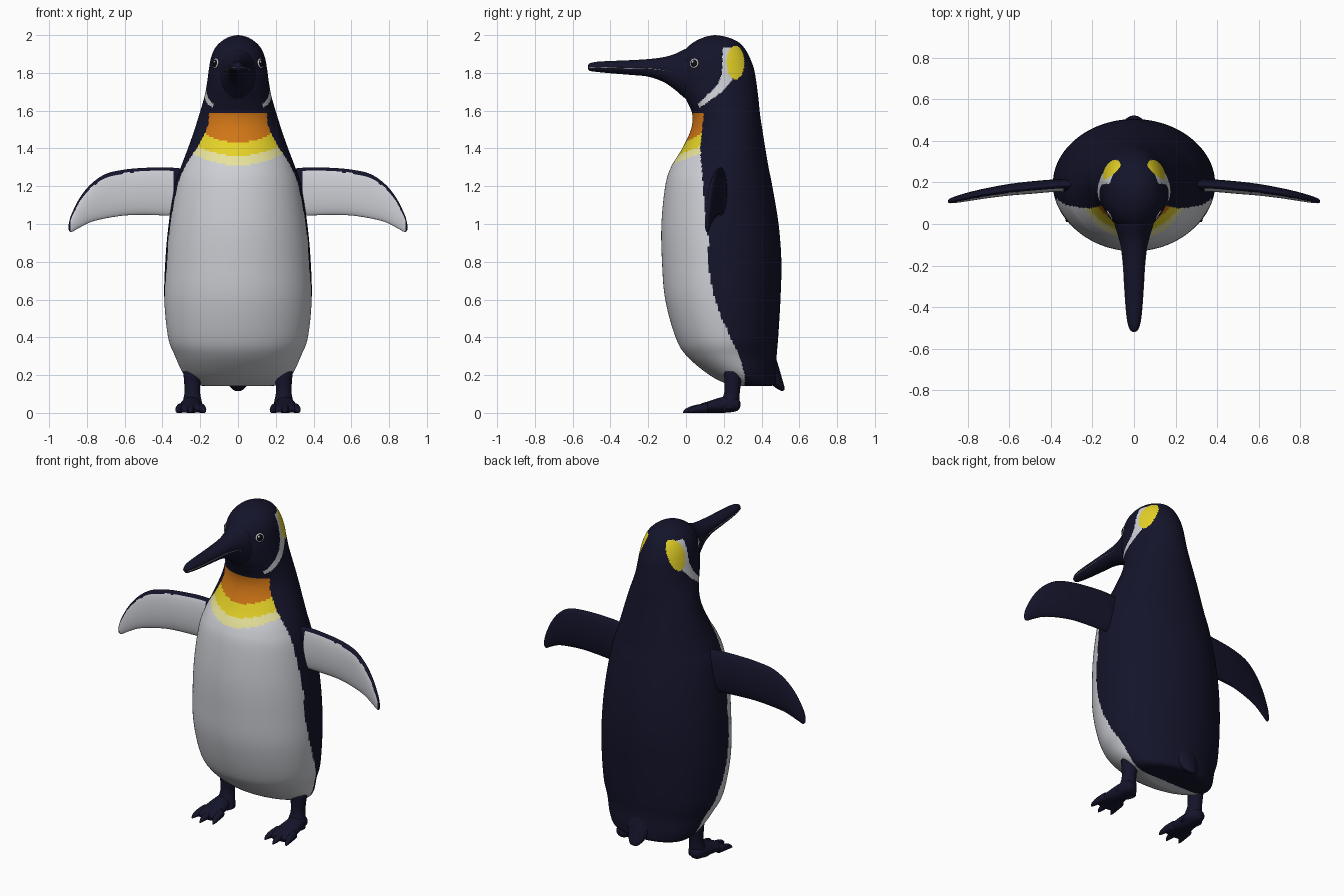
import bpy, bmesh, math
from mathutils import Vector

if "Cube" in bpy.data.objects:
    bpy.data.objects.remove(bpy.data.objects["Cube"])


def material(name, rgb):
    m = bpy.data.materials.new(name)
    m.diffuse_color = (*rgb, 1)
    m.use_nodes = True
    m.node_tree.nodes["Principled BSDF"].inputs["Base Color"].default_value = m.diffuse_color
    return m


NAVY = material("navy feathers", (0.007, 0.007, 0.024))
WHITE = material("soft white", (0.61, 0.62, 0.66))
PALE = material("pale yellow", (0.80, 0.76, 0.33))
YELLOW = material("yellow", (0.78, 0.64, 0.02))
ORANGE = material("orange", (0.63, 0.18, 0.008))
BRIGHT = material("bright white", (0.9, 0.9, 0.9))
BLACK = material("eye black", (0.004, 0.004, 0.006))


def smooth(rows, k):
    """Catmull-Rom resampling of control rows, k steps per span."""
    out, last = [], len(rows) - 1
    for i in range(last):
        a, b, c, d = (rows[min(max(i + o, 0), last)] for o in (-1, 0, 1, 2))
        for s in range(k):
            t = s / k
            out.append([q + 0.5 * t * (r - p + t * (2 * p - 5 * q + 4 * r - e
                        + t * (3 * (q - r) + e - p))) for p, q, r, e in zip(a, b, c, d)])
    return out + [list(rows[-1])]


def lerp(table, x):
    """Piecewise linear lookup in (x, value) pairs."""
    for (x0, v0), (x1, v1) in zip(table, table[1:]):
        if x <= x1:
            return v0 + (v1 - v0) * max(0, (x - x0) / (x1 - x0))
    return table[-1][1]


def loft(name, rings, mats, n=32, rule=None):
    """Skin elliptical rings given as (centre, axis u, axis v)."""
    bm = bmesh.new()
    loops = []
    for c, u, v in rings:
        c, u, v = Vector(c), Vector(u), Vector(v)
        loops.append([bm.verts.new(c + u * math.cos(2 * math.pi * j / n)
                                   + v * math.sin(2 * math.pi * j / n)) for j in range(n)])
    for a, b in zip(loops, loops[1:]):
        for j in range(n):
            k = (j + 1) % n
            bm.faces.new((a[j], a[k], b[k], b[j]))
    bm.faces.new(loops[0])
    bm.faces.new(loops[-1])
    bmesh.ops.recalc_face_normals(bm, faces=bm.faces)
    for f in bm.faces:
        f.smooth = True
        if rule:
            f.material_index = mats.index(rule(f.calc_center_median(), f.normal))
    me = bpy.data.meshes.new(name)
    bm.to_mesh(me)
    bm.free()
    for m in mats:
        me.materials.append(m)
    ob = bpy.data.objects.new(name, me)
    bpy.context.collection.objects.link(ob)
    return ob


# Body and head: rows of height, half width, front y, back y
BODY = [(.145, .003, .337, .343), (.142, .12, .27, .42), (.15, .225, .225, .47),
        (.2, .285, .125, .48), (.3, .333, .005, .48), (.4, .37, -.055, .488),
        (.6, .39, -.11, .5), (.8, .385, -.127, .505), (1.0, .367, -.13, .49),
        (1.2, .335, -.11, .457), (1.3, .303, -.08, .437), (1.4, .265, -.02, .42),
        (1.5, .23, .026, .404), (1.58, .205, .033, .392), (1.65, .184, .005, .385),
        (1.7, .172, -.018, .379), (1.76, .162, -.032, .371), (1.82, .154, -.035, .36),
        (1.88, .143, -.025, .338), (1.93, .122, .003, .31), (1.965, .09, .045, .275),
        (1.99, .048, .1, .215), (2.0, .003, .15, .156)]
# Belly edge y, then cheek stripe front and back edges, all by height
BELLY = [(.14, .31), (.2, .31), (.3, .285), (.4, .235), (.5, .19), (.6, .155), (.7, .13),
         (.8, .115), (.9, .12), (1.0, .11), (1.2, .09), (1.4, .075), (1.6, .095)]
STRIPE_FRONT = [(1.615, .068), (1.635, .065), (1.735, .165), (1.79, .19), (1.94, .195)]
STRIPE_BACK = [(1.615, .07), (1.645, .115), (1.7, .19), (1.765, .245), (1.94, .25)]


def body_colour(c, n):
    if c.z < 1.59:
        if c.y > lerp(BELLY, c.z):
            return NAVY
        for mat, base, bend in ((ORANGE, 1.43, 1.6), (YELLOW, 1.36, 1.1), (PALE, 1.31, 1.1)):
            if c.z > base + bend * c.x ** 2:
                return mat
        return WHITE
    if ((c.y - .262) / .047) ** 2 + ((c.z - 1.855) / .088) ** 2 < 1:
        return YELLOW
    if 1.615 < c.z < 1.935 and lerp(STRIPE_FRONT, c.z) < c.y < lerp(STRIPE_BACK, c.z):
        return WHITE
    return NAVY


body = loft("body", [((0, (f + b) / 2, z), (w, 0, 0), (0, (b - f) / 2, 0))
                     for z, w, f, b in smooth(BODY, 10)],
            [NAVY, WHITE, PALE, YELLOW, ORANGE], 192, body_colour)

# Beak: rows of y, top, bottom, half width
BEAK = [(.08, 1.95, 1.62, .11), (.0, 1.928, 1.662, .094), (-.06, 1.9, 1.712, .076),
        (-.12, 1.883, 1.752, .061), (-.2, 1.873, 1.78, .052), (-.3, 1.867, 1.79, .046),
        (-.4, 1.863, 1.798, .039), (-.47, 1.859, 1.805, .031), (-.51, 1.85, 1.811, .018),
        (-.52, 1.835, 1.824, .004)]
beak = smooth(BEAK, 6)
loft("beak", [((0, y, (t + b) / 2), (w, 0, 0), (0, 0, (t - b) / 2)) for y, t, b, w in beak], [NAVY], 40)

# Thin pale mouth line around the beak
loft("mouth_line", [((0, y, (t + b) / 2 - .004), (w + .002, 0, 0),
                     (0, 0, .0045 * min(1, (-.04 - y) / .1)))
                    for y, t, b, w in beak if -.515 < y < -.06], [BRIGHT], 40)

# Tail: rows of y, z, half width, half thickness
TAIL = [(.40, .34, .11, .06), (.445, .23, .085, .05), (.485, .16, .055, .03),
        (.51, .126, .03, .014), (.515, .118, .01, .005)]
loft("tail", [((0, y, z), (w, 0, 0), (0, r * .85, r * .5)) for y, z, w, r in smooth(TAIL, 5)], [NAVY])

# Flipper rows: x, y, top, bottom, half thickness
FLIPPER = [(.26, .19, 1.29, 1.04, .03), (.38, .185, 1.30, 1.045, .03), (.5, .175, 1.297, 1.048, .03),
           (.6, .165, 1.288, 1.045, .028), (.7, .15, 1.265, 1.03, .025), (.78, .135, 1.21, 1.01, .022),
           (.84, .122, 1.135, .98, .018), (.88, .113, 1.055, .958, .013), (.893, .11, 1.015, .962, .008),
           (.897, .11, .995, .972, .003)]
FLIPPER_TOP = [(r[0], r[2]) for r in FLIPPER]


def flipper_colour(c, n):
    x = abs(c.x)
    inner = n.y < -.1 and .34 < x < .888 and c.z < lerp(FLIPPER_TOP, x) - .018
    return WHITE if inner else NAVY


# Leg rows: y, z, half width, half depth.  Foot rows: y, top, bottom, half width
LEG = [(.215, .02, .06, .06), (.235, .07, .048, .047), (.245, .12, .041, .041), (.25, .22, .048, .05)]
FOOT = [(.288, .055, .035, .012), (.27, .08, .01, .04), (.2, .085, 0, .052), (.12, .062, 0, .066),
        (.07, .045, 0, .076), (.045, .03, 0, .074)]
TOE = [(0, .026, .026), (.5, .02, .021), (.85, .013, .013), (1, .004, .004)]

bpy.context.view_layer.update()
for side, s in (("left", 1), ("right", -1)):
    loft(side + "_flipper", [((s * x, y, (t + b) / 2), (0, 0, (t - b) / 2), (0, d, 0))
                             for x, y, t, b, d in smooth(FLIPPER, 10)], [NAVY, WHITE], 72, flipper_colour)
    loft(side + "_leg", [((s * .242, y, z), (w, 0, 0), (0, d, 0)) for y, z, w, d in smooth(LEG, 5)], [NAVY])
    loft(side + "_foot", [((s * .25, y, (t + b) / 2), (w, 0, 0), (0, 0, (t - b) / 2))
                          for y, t, b, w in smooth(FOOT, 5)], [NAVY])
    # Three splayed toes
    for i in (-1, 0, 1):
        length = .13 - .025 * abs(i)
        loft(f"{side}_toe_{i + 2}", [((s * .25 + i * (.05 + .022 * t), .115 - length * t, r), (w, 0, 0), (0, 0, r))
                                     for t, w, r in smooth(TOE, 4)], [NAVY], 16)
    # Eye: flat domes resting on the head surface
    _, spot, normal, _ = body.closest_point_on_mesh(Vector((s * .2, .01, 1.86)))
    spot, normal, _ = body.closest_point_on_mesh(Vector((s * .125, .04, 1.852)))[1:4]
    u = normal.cross(Vector((0, 0, 1))).normalized()
    v = normal.cross(u)
    for part, mat, r, lift, off in (("eye_ring", BRIGHT, .026, .003, (0, 0)),
                                    ("pupil", BLACK, .021, .0055, (0, 0)),
                                    ("eye_glint", BRIGHT, .007, .008, (.007, -.007))):
        c = spot + u * off[0] + v * off[1]
        loft(f"{side}_{part}", [(c + normal * h, u * r * k, v * r * k)
                                for h, k in ((-.004, 1), (lift * .7, .95), (lift, .6), (lift + .0003, .05))],
             [mat], 24)
